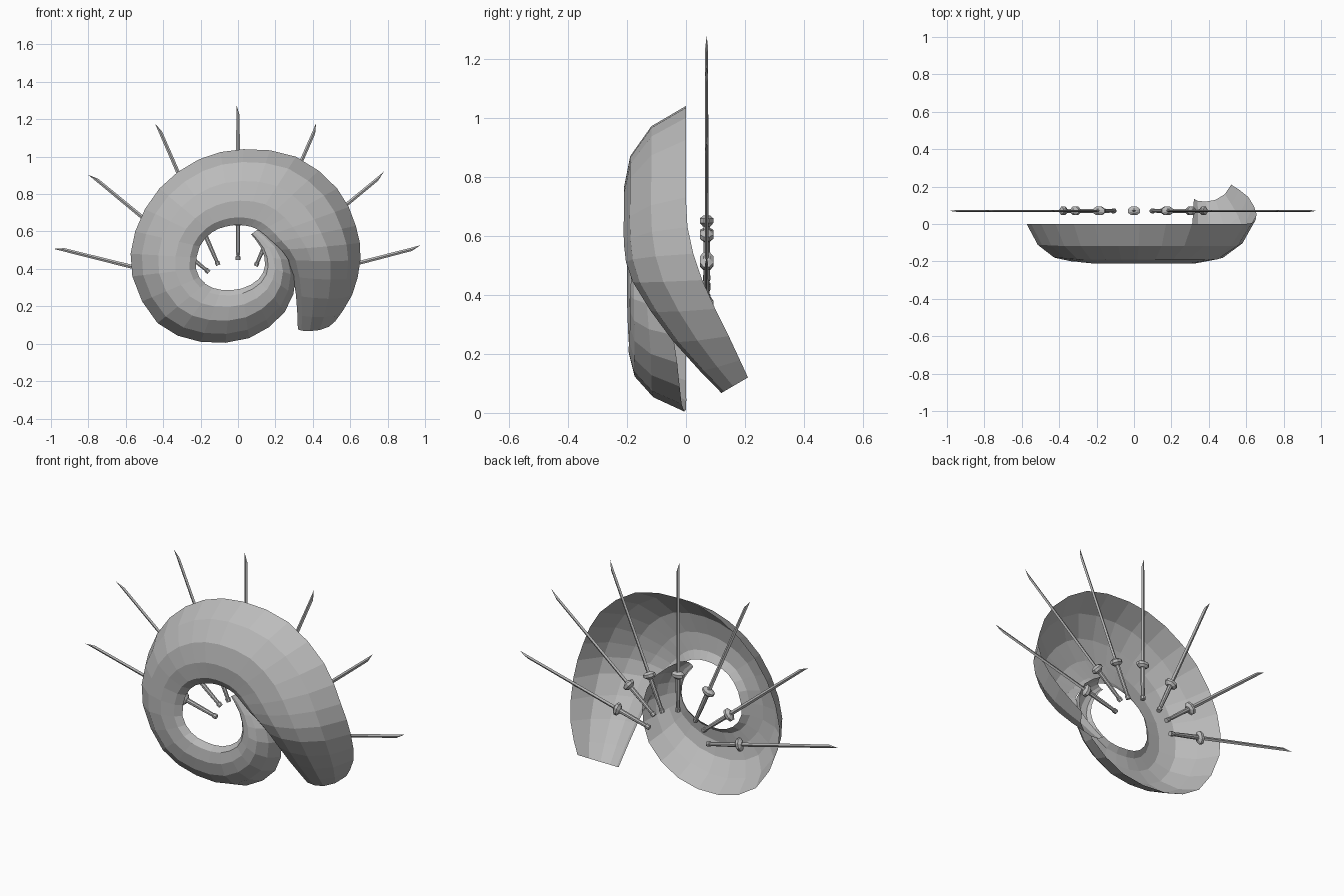
import bpy, bmesh, math
from mathutils import Vector, Matrix

if "Cube" in bpy.data.objects:
    bpy.data.objects.remove(bpy.data.objects["Cube"])

grey = bpy.data.materials.new("plain grey")
grey.diffuse_color = (0.5, 0.5, 0.5, 1)
grey.use_nodes = True
grey.node_tree.nodes["Principled BSDF"].inputs["Base Color"].default_value = grey.diffuse_color


def finish(bm, name):
    bmesh.ops.recalc_face_normals(bm, faces=bm.faces)
    me = bpy.data.meshes.new(name)
    bm.to_mesh(me)
    bm.free()
    me.materials.append(grey)
    ob = bpy.data.objects.new(name, me)
    bpy.context.collection.objects.link(ob)
    return ob


# Spiral stations: outer rim x, z, y, then inner edge x, z, then depth
STATIONS = [
    (.52, .12, .21, .32, .12, .09), (.61, .26, .145, .31, .29, .19),
    (.655, .45, .055, .27, .46, .235), (.63, .63, .005, .19, .54, .215),
    (.53, .83, 0, .12, .60, .21), (.31, 1.0, 0, .07, .625, .21),
    (.03, 1.04, 0, 0, .635, .21), (-.21, .985, 0, -.07, .625, .21),
    (-.42, .83, 0, -.14, .595, .21), (-.55, .60, 0, -.205, .52, .20),
    (-.565, .36, 0, -.225, .40, .20), (-.43, .11, 0, -.175, .32, .195),
    (-.20, .01, 0, -.09, .288, .19), (.06, .03, -.015, .02, .295, .18),
    (.25, .17, -.03, .11, .345, .16), (.31, .36, -.06, .145, .42, .13),
    (.25, .52, -.09, .125, .51, .09), (.12, .62, -.12, .07, .585, .05)]
# Quarter-round section: fraction from inner edge to rim, fraction of depth
SECTION = [(1, 0), (.83, .56), (.58, .90), (.32, 1), (.1, .96), (0, .83)]


def midpoint(i):
    """Smooth point halfway between stations i and i + 1."""
    p = [STATIONS[min(max(j, 0), len(STATIONS) - 1)] for j in range(i - 1, i + 3)]
    return tuple((9 * (b + c) - a - d) / 16 for a, b, c, d in zip(*p))


# Spiral shell: open half tube lofted along the stations
rows = []
for i, s in enumerate(STATIONS):
    rows.append(s)
    if i < len(STATIONS) - 1:
        rows.append(midpoint(i))
bm = bmesh.new()
grid = []
for ox, oz, oy, ix, iz, d in rows:
    sag = .25 * max(oy, 0)
    grid.append([bm.verts.new((ix + (ox - ix) * a, oy - d * b, iz + (oz - iz) * a - sag * b))
                 for a, b in SECTION])
for r, q in zip(grid, grid[1:]):
    for k in range(len(SECTION) - 1):
        bm.faces.new((r[k], q[k], q[k + 1], r[k + 1]))
finish(bm, "spiral_shell")


def lathe(bm, rings, sides=8):
    """Stack of oval rings (height, x radius, y radius), capped at both ends."""
    loops = [[bm.verts.new((rx * math.cos(2 * math.pi * (k + .5) / sides),
                            ry * math.sin(2 * math.pi * (k + .5) / sides), z))
              for k in range(sides)] for z, rx, ry in rings]
    for a, b in zip(loops, loops[1:]):
        for k in range(sides):
            n = (k + 1) % sides
            bm.faces.new((a[k], a[n], b[n], b[k]))
    bm.faces.new(loops[0])
    bm.faces.new(loops[-1])


def blade(bm):
    """Slim diamond-section blade with a slanted tip."""
    base = [bm.verts.new(p) for p in
            ((-.011, 0, .21), (0, -.006, .21), (.011, 0, .21), (0, .006, .21))]
    top = [bm.verts.new(p) for p in
           ((-.009, 0, .80), (0, -.005, .79), (.009, 0, .775), (0, .005, .79))]
    tip = bm.verts.new((-.009, 0, .83))
    for k in range(4):
        n = (k + 1) % 4
        bm.faces.new((base[k], base[n], top[n], top[k]))
        bm.faces.new((top[k], top[n], tip))
    bm.faces.new(base)


# Fan of swords behind the shell: pommel x, z and lean from vertical
FAN = [(-.18, .315, 76), (-.155, .382, 50.5), (-.105, .42, 23.5), (0, .447, 0),
       (.095, .415, -23.5), (.145, .385, -50.5), (.175, .31, -75.5)]
for i, (x, z, lean) in enumerate(FAN):
    place = Matrix.Translation((x, .07, z)) @ Matrix.Rotation(math.radians(-lean), 4, 'Y')
    parts = {
        "pommel": [(0, .013, .013), (.018, .014, .014), (.022, .011, .011)],
        "handle": [(.022, .010, .010), (.10, .012, .011), (.19, .013, .012)],
        "guard": [(.185, .018, .014), (.197, .036, .025), (.212, .036, .025), (.222, .016, .012)],
    }
    for name, rings in parts.items():
        bm = bmesh.new()
        lathe(bm, rings)
        finish(bm, f"sword_{name}_{i + 1}").matrix_world = place
    bm = bmesh.new()
    blade(bm)
    finish(bm, f"sword_blade_{i + 1}").matrix_world = place
